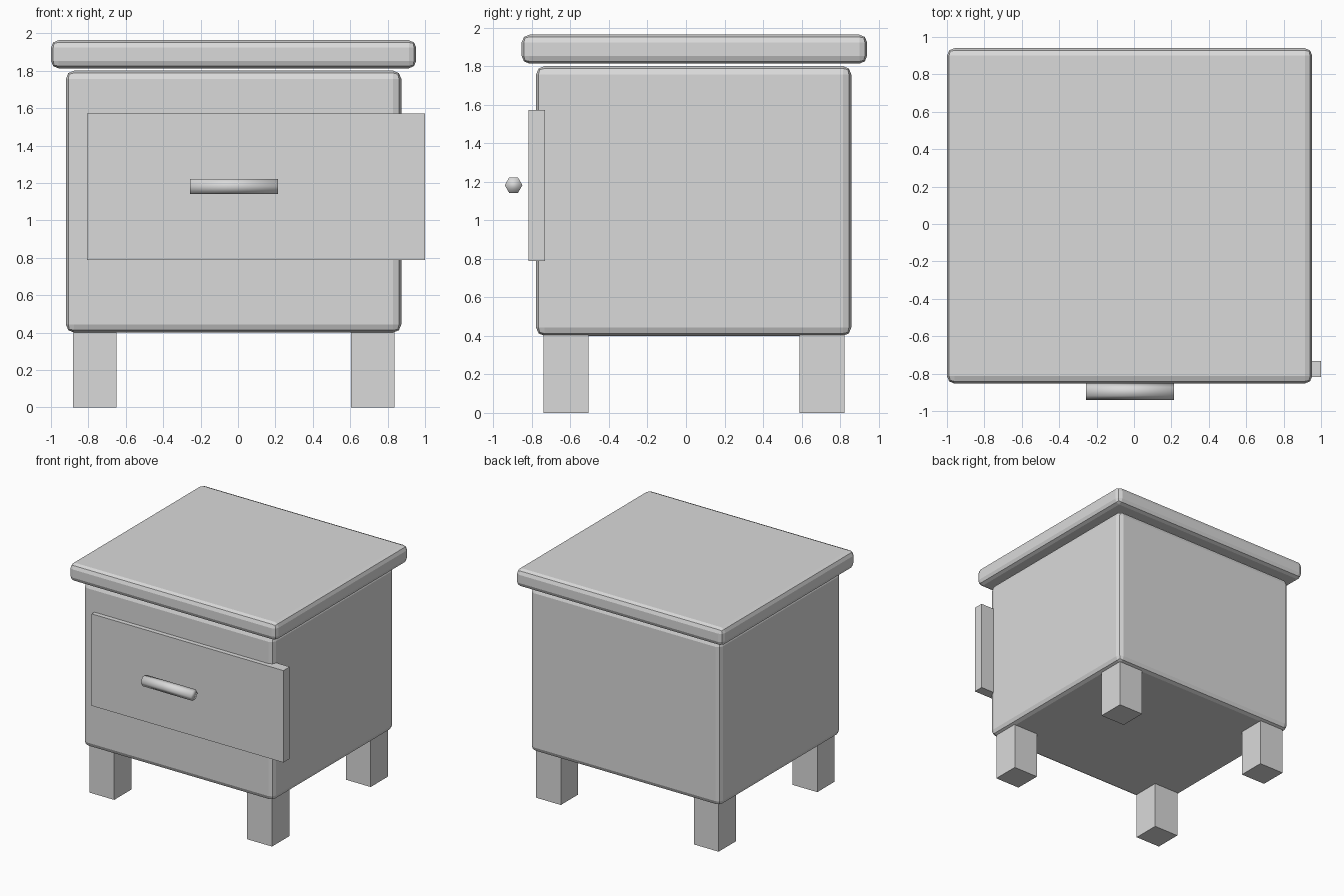
import bpy
import math

if "Cube" in bpy.data.objects:
    bpy.data.objects.remove(bpy.data.objects["Cube"])

grey = bpy.data.materials.new("plain grey")
grey.diffuse_color = (0.7, 0.7, 0.7, 1)
grey.use_nodes = True
grey.node_tree.nodes["Principled BSDF"].inputs["Base Color"].default_value = grey.diffuse_color


def box(name, lo, hi, bevel=0):
    """Box between two corners, optionally with rounded edges."""
    centre = [(a + b) / 2 for a, b in zip(lo, hi)]
    bpy.ops.mesh.primitive_cube_add(size=1, location=centre)
    ob = bpy.context.object
    ob.name = name
    ob.scale = [b - a for a, b in zip(lo, hi)]
    bpy.ops.object.transform_apply(location=False, rotation=False, scale=True)
    ob.data.materials.append(grey)
    if bevel:
        mod = ob.modifiers.new("rounded edges", 'BEVEL')
        mod.width = bevel
        mod.segments = 2
    return ob


# Cabinet body and overhanging top
box("cabinet_body", (-0.92, -0.778, 0.40), (0.873, 0.858, 1.80), 0.043)
box("table_top", (-1.0, -0.853, 1.813), (0.953, 0.94, 1.963), 0.04)

# Drawer front, offset past the right side
box("drawer_front", (-0.807, -0.817, 0.789), (1.0, -0.732, 1.572))

# Four square legs
for side, x in (("left", -0.883), ("right", 0.604)):
    for end, y in (("front", -0.739), ("back", 0.589)):
        box(f"{end}_{side}_leg", (x, y, 0), (x + 0.234, y + 0.233, 0.405))

# Six-sided smooth drawer handle, corners pointing front and back
bpy.ops.mesh.primitive_cylinder_add(
    vertices=6, radius=0.046, depth=0.471,
    location=(-0.022, -0.895, 1.182), rotation=(0, math.pi / 2, 0))
handle = bpy.context.object
handle.name = "drawer_handle"
handle.data.materials.append(grey)
bpy.ops.object.shade_smooth()
